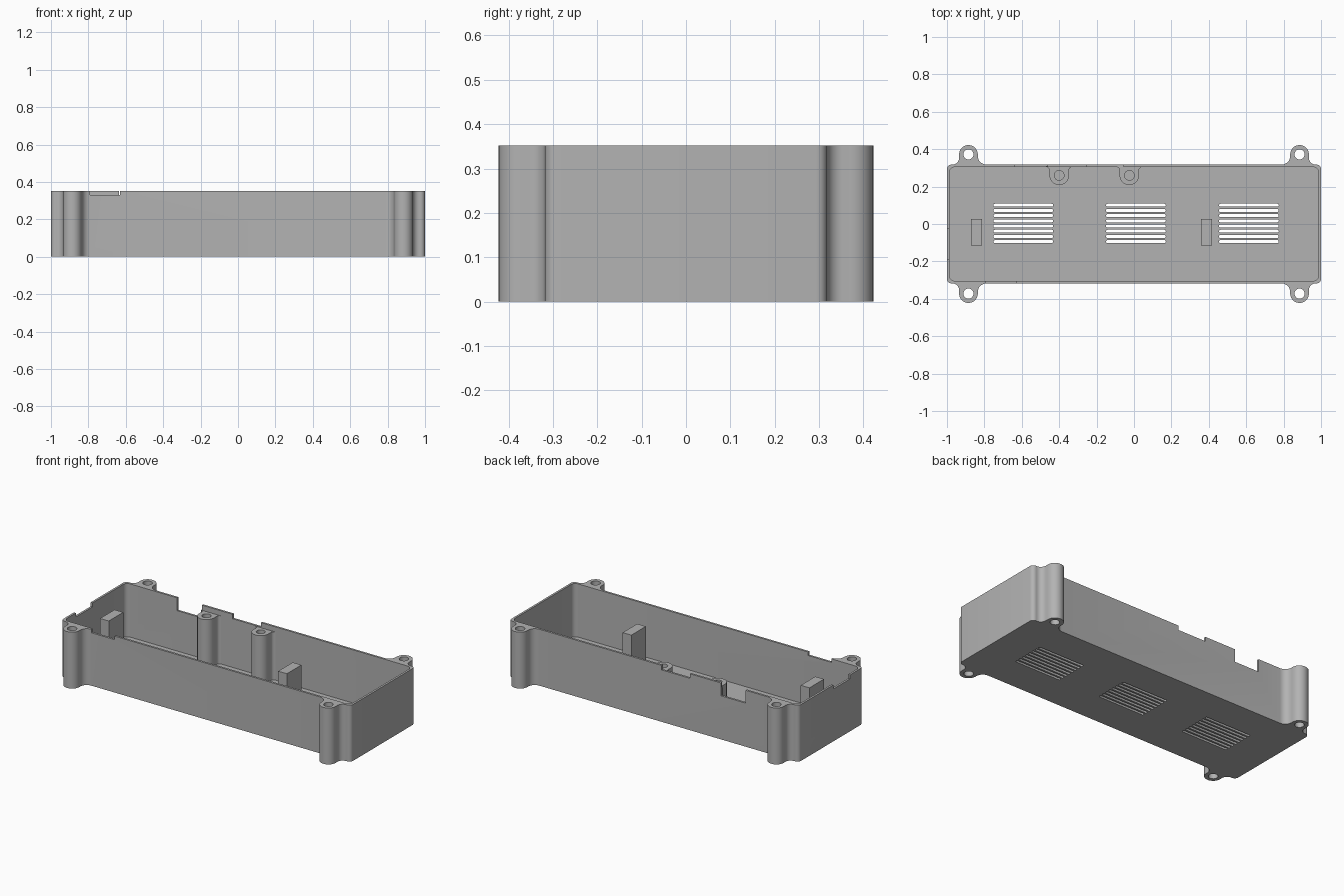
import bpy, bmesh
from math import sin, cos, pi, radians

W, D, H = 1.0, 0.318, 0.352      # half width, half depth, height
WALL, FLOOR = 0.013, 0.02

if "Cube" in bpy.data.objects:
    bpy.data.objects.remove(bpy.data.objects["Cube"])

grey = bpy.data.materials.new("matte grey")
grey.use_nodes = True
grey.diffuse_color = (0.45, 0.45, 0.45, 1)
grey.node_tree.nodes["Principled BSDF"].inputs["Base Color"].default_value = grey.diffuse_color


def arc(cx, cy, r, a0, a1, n=8):
    angles = [radians(a0 + (a1 - a0) * i / n) for i in range(n + 1)]
    return [(cx + r * cos(a), cy + r * sin(a)) for a in angles]


def lug(cx, reach, r, left, right):
    """Rounded tab with filleted roots, rising from y = 0, listed left to right."""
    return (arc(cx - r - left, left, left, -90, 0)
            + arc(cx, reach, r, 180, 0, 20)
            + arc(cx + r + right, right, right, 180, 270))


def rounded_rect(x0, x1, y0, y1, r, n=6):
    return (arc(x1 - r, y1 - r, r, 0, 90, n) + arc(x0 + r, y1 - r, r, 90, 180, n)
            + arc(x0 + r, y0 + r, r, 180, 270, n) + arc(x1 - r, y0 + r, r, 270, 360, n))


def rect(x0, x1, y0, y1):
    return [(x0, y0), (x1, y0), (x1, y1), (x0, y1)]


def prisms(name, parts):
    """One object made of upright prisms: (outline, bottom, top)."""
    bm = bmesh.new()
    for outline, z0, z1 in parts:
        face = bm.faces.new([bm.verts.new((x, y, z0)) for x, y in outline])
        ext = bmesh.ops.extrude_face_region(bm, geom=[face])
        for v in ext["geom"]:
            if isinstance(v, bmesh.types.BMVert):
                v.co.z = z1
    bmesh.ops.remove_doubles(bm, verts=bm.verts, dist=1e-5)
    bmesh.ops.recalc_face_normals(bm, faces=bm.faces)
    mesh = bpy.data.meshes.new(name)
    bm.to_mesh(mesh)
    bm.free()
    mesh.materials.append(grey)
    obj = bpy.data.objects.new(name, mesh)
    bpy.context.scene.collection.objects.link(obj)
    return obj


def carve(obj, parts):
    """Subtract prisms from an object and discard the cutter."""
    cutter = prisms("cutter", parts)
    cutter.hide_render = True
    mod = obj.modifiers.new("carve", "BOOLEAN")
    mod.operation, mod.solver, mod.object = "DIFFERENCE", "EXACT", cutter
    deps = bpy.context.evaluated_depsgraph_get()
    mesh = bpy.data.meshes.new_from_object(obj.evaluated_get(deps))
    obj.modifiers.clear()
    obj.data = mesh
    bpy.data.objects.remove(cutter)


def smooth(obj):
    bpy.ops.object.select_all(action="DESELECT")
    obj.select_set(True)
    bpy.context.view_layer.objects.active = obj
    bpy.ops.object.shade_smooth_by_angle(angle=radians(35))


# Tray outline: rounded corners and four screw ears
EAR_X, EAR_Y = 0.885, 0.372
left_half = (arc(-W + 0.025, D - 0.025, 0.025, 180, 90, 6)
             + [(x, y + D) for x, y in lug(-EAR_X, EAR_Y - D, 0.05, 0.035, 0.045)])
back_edge = left_half + [(-x, y) for x, y in reversed(left_half)]
outline = back_edge + [(x, -y) for x, y in reversed(back_edge)]
tray = prisms("tray", [(outline, 0, H)])

# Hollow interior
inx, iny = W - WALL, D - WALL
carve(tray, [(rounded_rect(-inx, inx, -iny, iny, 0.03), FLOOR, H + 0.1)])

# Ear screw holes
carve(tray, [(arc(sx * EAR_X, sy * EAR_Y, 0.027, 0, 345, 23), -0.1, H + 0.1)
             for sx in (-1, 1) for sy in (-1, 1)])

# Three banks of round-ended vent slots
SLOTS, PITCH, HALF = 8, 0.0278, 0.008
slots = []
for cx in (-0.592, 0.01, 0.614):
    for i in range(SLOTS):
        y = 0.003 + (i - (SLOTS - 1) / 2) * PITCH
        slots.append((rounded_rect(cx - 0.16, cx + 0.16, y - HALF, y + HALF, HALF * 0.99, 4),
                      -0.1, FLOOR + 0.05))
carve(tray, slots)

# Rim notches: front, back deep, back shallow, right end
carve(tray, [(rect(-0.79, -0.63, -D - 0.03, -iny + 0.02), H - 0.022, H + 0.1),
             (rect(-0.635, -0.463, iny - 0.02, D + 0.03), H - 0.08, H + 0.1),
             (rect(-0.25, -0.055, iny - 0.02, D + 0.03), H - 0.028, H + 0.1),
             (rect(-W - 0.03, -inx + 0.02, -0.19, -0.025), H - 0.025, H + 0.1)])
smooth(tray)

# Screw bosses standing against the back wall
for name, cx in (("boss_outer", -0.4), ("boss_inner", -0.025)):
    tab = [(x, iny - y) for x, y in lug(cx, iny - 0.26, 0.052, 0.018, 0.018)]
    root = [(tab[-1][0], iny + 0.005), (tab[0][0], iny + 0.005)]
    boss = prisms(name, [(tab + root, FLOOR - 0.01, 0.32)])
    carve(boss, [(arc(cx, 0.26, 0.026, 0, 345, 23), FLOOR + 0.01, H + 0.1)])
    smooth(boss)

# Rectangular support posts
for name, x0 in (("post_right", -0.872), ("post_left", 0.358)):
    prisms(name, [(rect(x0, x0 + 0.06, -0.115, 0.028), FLOOR - 0.01, 0.32)])
